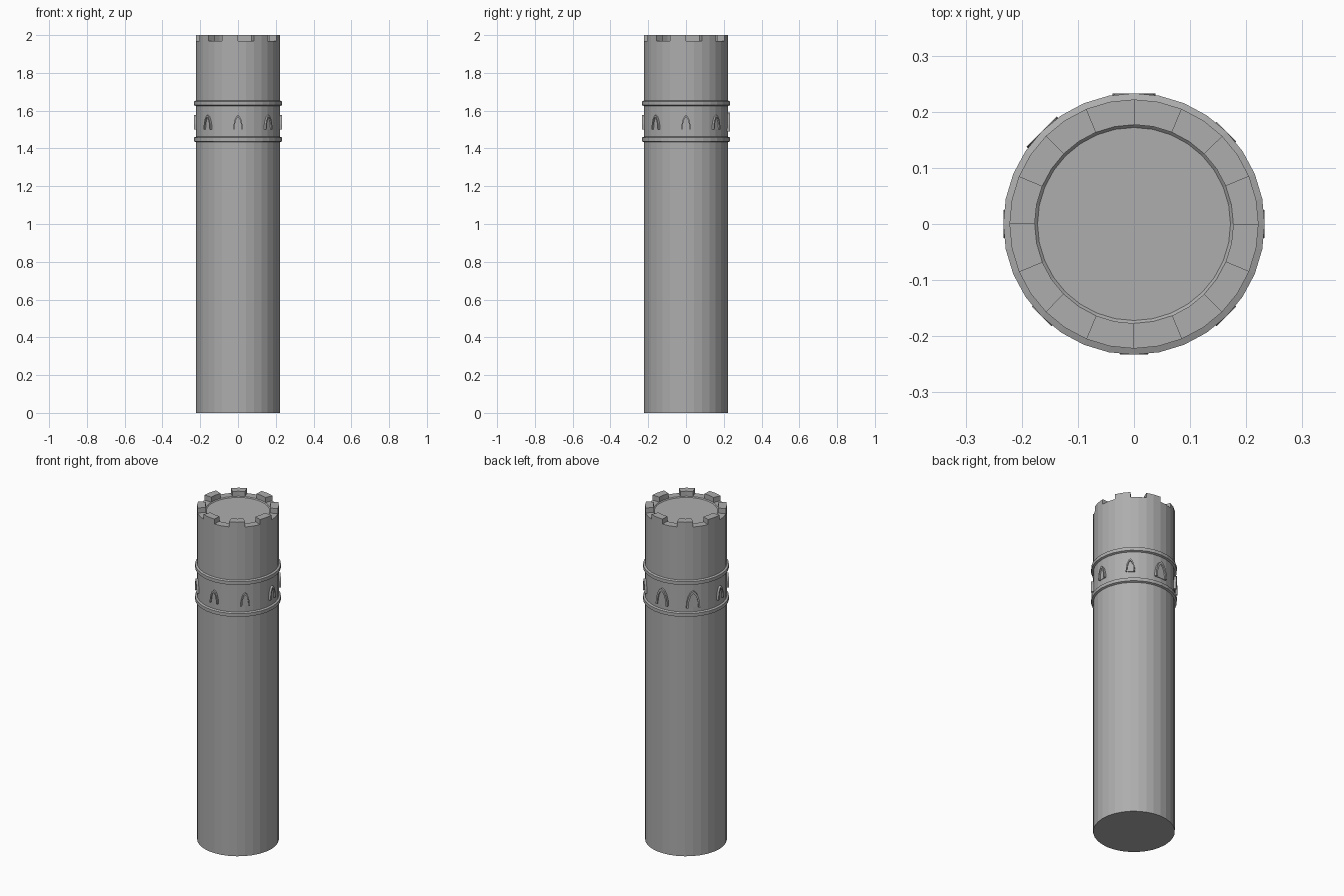
import bpy, bmesh, math
from mathutils import Matrix, Vector

if "Cube" in bpy.data.objects:
    bpy.data.objects.remove(bpy.data.objects["Cube"])

SIDES = 32
R = 0.222          # wall radius
R_IN = 0.177       # inner face of the battlements
stone = bpy.data.materials.new("grey stone")
stone.diffuse_color = (0.42, 0.42, 0.42, 1)
stone.use_nodes = True
stone.node_tree.nodes["Principled BSDF"].inputs["Base Color"].default_value = stone.diffuse_color


def finish(name, bm):
    bmesh.ops.remove_doubles(bm, verts=bm.verts, dist=1e-5)
    bmesh.ops.recalc_face_normals(bm, faces=bm.faces)
    me = bpy.data.meshes.new(name)
    bm.to_mesh(me)
    bm.free()
    me.materials.append(stone)
    ob = bpy.data.objects.new(name, me)
    bpy.context.collection.objects.link(ob)
    return ob


def lathe(name, profile, closed=False):
    """Spin an (r, z) profile around the z axis."""
    bm = bmesh.new()
    vs = [bm.verts.new((r, 0, z)) for r, z in profile]
    pairs = list(zip(vs, vs[1:])) + ([(vs[-1], vs[0])] if closed else [])
    edges = [bm.edges.new(p) for p in pairs]
    bmesh.ops.spin(bm, geom=vs + edges, cent=(0, 0, 0), axis=(0, 0, 1),
                   angle=math.tau, steps=SIDES)
    return finish(name, bm)


def arch(w, h, z0):
    """Pointed arch outline in (x, z), from bottom left round to bottom right."""
    left = [(-w, 0), (-w * 0.93, h * 0.35), (-w * 0.72, h * 0.65), (-w * 0.4, h * 0.88)]
    pts = left + [(0, h)] + [(-x, z) for x, z in reversed(left)]
    return [(x, z + z0) for x, z in pts]


def prism(bm, ring, y0, y1):
    """Extrude a closed (x, z) ring between two depths."""
    a = [bm.verts.new((x, y0, z)) for x, z in ring]
    b = [bm.verts.new((x, y1, z)) for x, z in ring]
    bm.faces.new(a)
    bm.faces.new(list(reversed(b)))
    for i in range(len(ring)):
        j = (i + 1) % len(ring)
        bm.faces.new((a[i], b[i], b[j], a[j]))


# Tower shaft with a shallow sunken roof floor
lathe("tower_shaft", [(0, 0), (R, 0), (R, 1.97), (R_IN, 1.97), (0.172, 1.965), (0, 1.965)])

# Two bevelled string courses
for name, z in (("lower_ring", 1.432), ("upper_ring", 1.623)):
    lathe(name, [(R - 0.004, z), (R + 0.011, z + 0.006), (R + 0.011, z + 0.026),
                 (R - 0.004, z + 0.032)], closed=True)

# Eight battlement blocks, each spanning two wall facets
bm = bmesh.new()
for k in range(8):
    cols = []
    for s in range(3):
        a = math.radians(-112.5 + 45 * k + 11.25 * s)
        c, d = math.cos(a), math.sin(a)
        cols.append([bm.verts.new((r * c, r * d, z)) for r, z in
                     ((R_IN, 1.97), (R, 1.97), (R, 2.0), (R_IN, 2.0))])
    for p, q in zip(cols, cols[1:]):
        for i in range(4):
            j = (i + 1) % 4
            bm.faces.new((p[i], q[i], q[j], p[j]))
    bm.faces.new(cols[0])
    bm.faces.new(cols[2])
finish("battlements", bm)

# Eight pointed windows: raised frame around a recessed panel
for k in range(8):
    big = k in (4, 3)                       # back and back-left are larger
    w, h, z0 = (0.038, 0.1, 1.49) if big else (0.025, 0.078, 1.5)
    t = 0.010 if big else 0.007
    outer = arch(w, h, z0)
    inner = arch(w - t, h - 1.6 * t, z0)
    bm = bmesh.new()
    for i in range(len(outer) - 1):
        prism(bm, [outer[i], outer[i + 1], inner[i + 1], inner[i]], -R - 0.011, -R + 0.01)
    prism(bm, inner, -R - 0.002, -R + 0.01)
    # k counts clockwise from the front, seen from above
    bm.transform(Matrix.Rotation(-math.radians(45 * k), 4, 'Z'))
    finish("window_%d" % (k + 1), bm)
